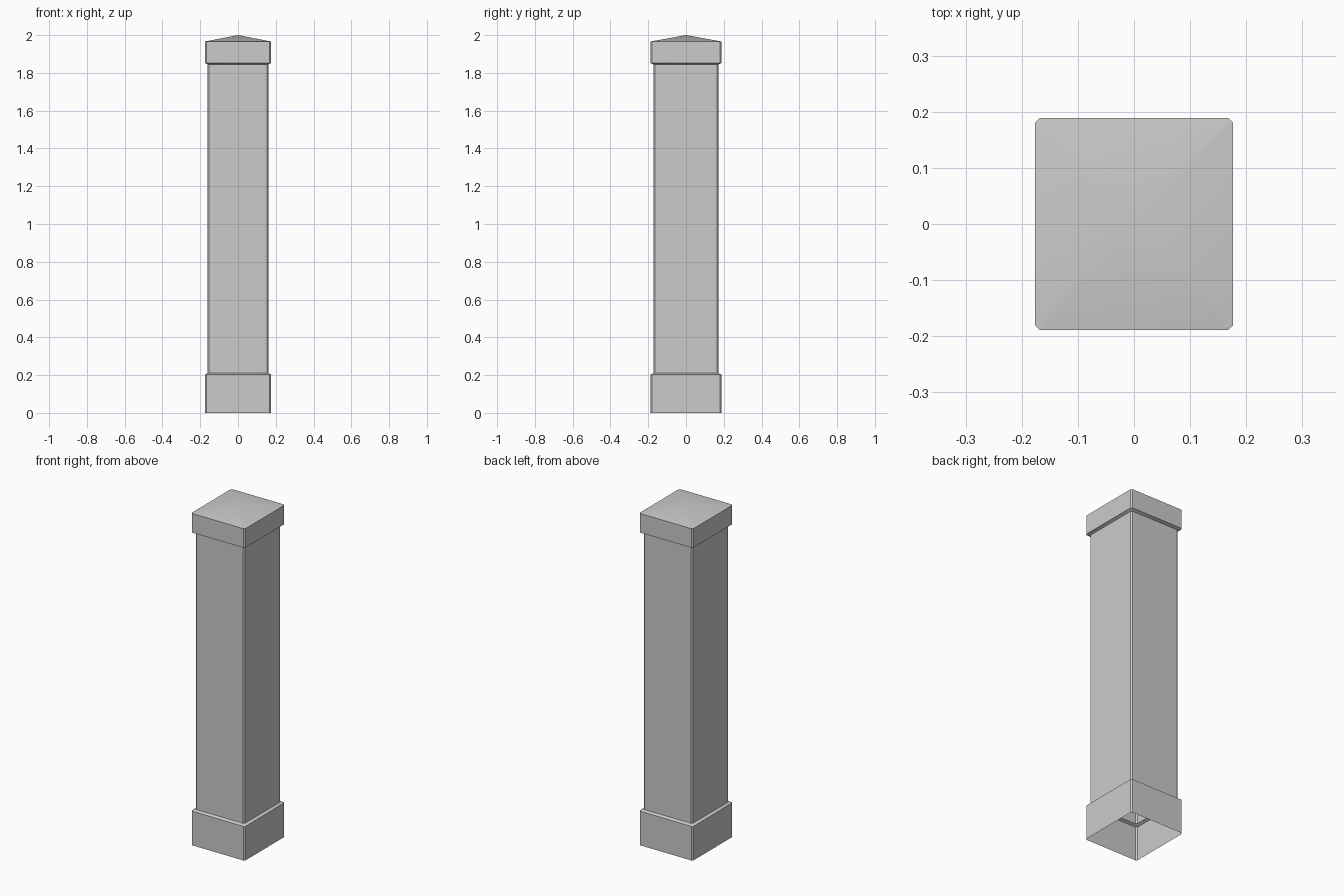
import bpy
import bmesh
import math

cube = bpy.data.objects.get("Cube")
if cube:
    bpy.data.objects.remove(cube, do_unlink=True)

# Half sizes of the shaft and of the wider base and cap
SHAFT = (0.161, 0.172)
WIDE = (0.176, 0.1885)
CHAMFER = 0.008

stone = bpy.data.materials.new("light_grey")
stone.use_nodes = True
colour = (0.6, 0.6, 0.6, 1)
stone.diffuse_color = colour
stone.node_tree.nodes["Principled BSDF"].inputs["Base Color"].default_value = colour


def ring(bm, half, z):
    """Rectangle with chamfered corners, counter-clockwise from above."""
    a, b = half
    c = CHAMFER
    quarter = [(a, b - c), (a - c, b)]
    points = []
    for sx, sy in ((1, 1), (-1, 1), (-1, -1), (1, -1)):
        corner = [(x * sx, y * sy) for x, y in quarter]
        points += corner if sx * sy > 0 else corner[::-1]
    return [bm.verts.new((x, y, z)) for x, y in points]


def shell(name, levels, apex=None):
    """Open shell through stacked rings, with an optional peak."""
    bm = bmesh.new()
    rings = [ring(bm, half, z) for half, z in levels]
    count = len(rings[0])
    for low, high in zip(rings, rings[1:]):
        for i in range(count):
            j = (i + 1) % count
            bm.faces.new((low[i], low[j], high[j], high[i]))
    if apex is not None:
        peak = bm.verts.new((0, 0, apex))
        for i in range(count):
            bm.faces.new((rings[-1][i], rings[-1][(i + 1) % count], peak))
    mesh = bpy.data.meshes.new(name)
    bm.to_mesh(mesh)
    bm.free()
    mesh.materials.append(stone)
    obj = bpy.data.objects.new(name, mesh)
    bpy.context.collection.objects.link(obj)
    bpy.ops.object.select_all(action="DESELECT")
    obj.select_set(True)
    bpy.context.view_layer.objects.active = obj
    bpy.ops.object.shade_smooth_by_angle(angle=math.radians(30))
    return obj


# Hollow base skirt with a sloped ledge
shell("base_skirt", [(WIDE, 0), (WIDE, 0.202), (SHAFT, 0.21)])

# Hollow square shaft
shell("shaft", [(SHAFT, 0.21), (SHAFT, 1.845)])

# Cap with a sloped underside and a low pyramid top
shell("cap", [(SHAFT, 1.845), (WIDE, 1.853), (WIDE, 1.966)], apex=2)
